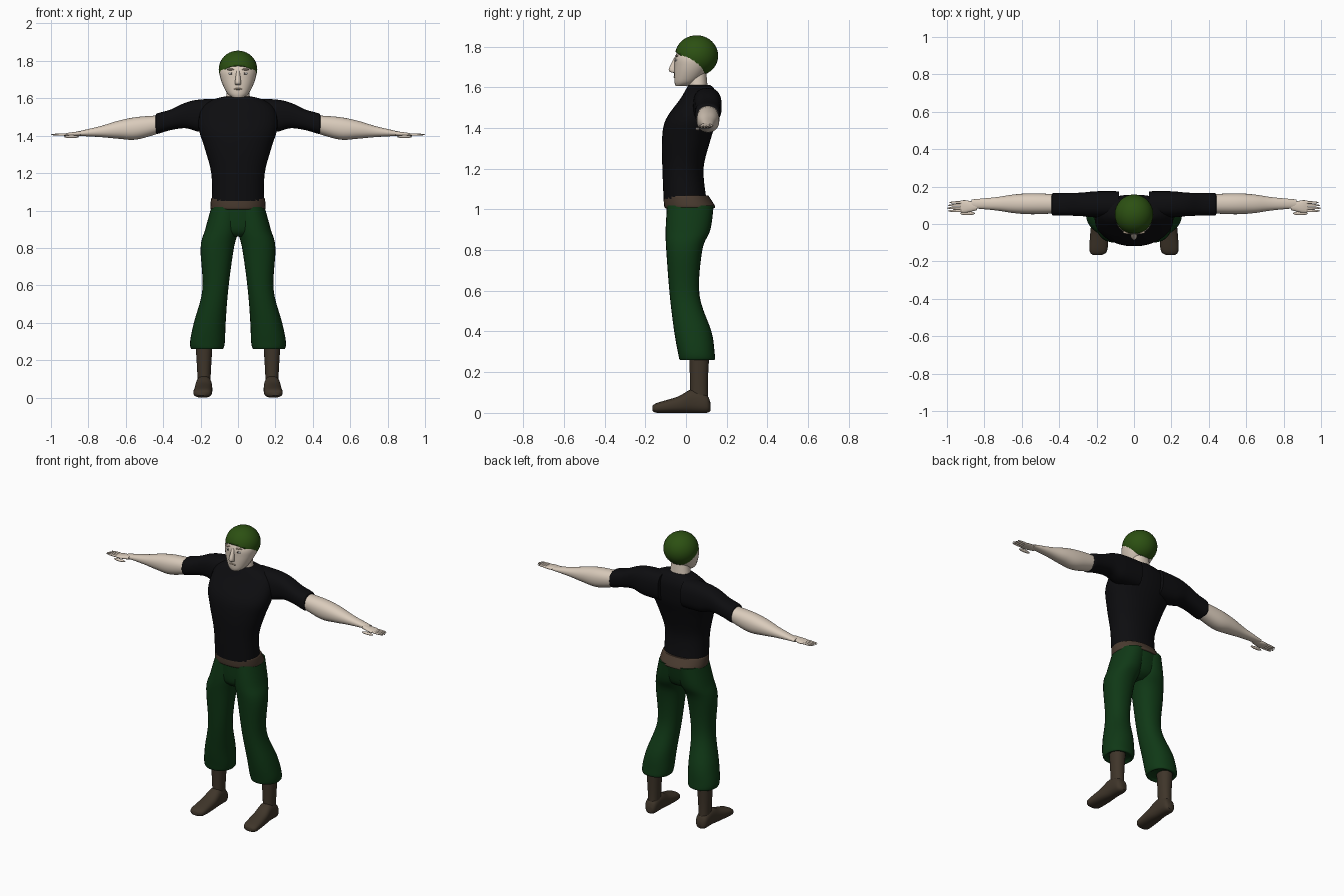
import bpy, bmesh, math
from mathutils import Matrix, Vector

cube = bpy.data.objects.get("Cube")
if cube:
    bpy.data.objects.remove(cube, do_unlink=True)


def material(name, red, green, blue):
    mat = bpy.data.materials.new(name)
    mat.use_nodes = True
    colour = (red, green, blue, 1)
    mat.diffuse_color = colour
    shader = mat.node_tree.nodes["Principled BSDF"]
    shader.inputs["Base Color"].default_value = colour
    shader.inputs["Roughness"].default_value = 0.8
    return mat


skin = material("pale skin", .7, .6, .5)
black_cloth = material("black cloth", .004, .004, .005)
green_cloth = material("dark green cloth", .005, .04, .008)
moss_knit = material("moss green knit", .025, .08, .006)
belt_leather = material("brown leather", .07, .045, .03)
boot_leather = material("dark brown leather", .05, .036, .023)
eye_white = material("eye white", .7, .7, .7)
dark_grey = material("dark grey", .08, .07, .06)
muted_pink = material("muted lip", .5, .4, .3)


def finish(name, bm, mat, mirror):
    """Turn the bmesh into a smooth shaded object, mirrored across x if asked."""
    bmesh.ops.recalc_face_normals(bm, faces=bm.faces)
    mesh = bpy.data.meshes.new(name)
    bm.to_mesh(mesh)
    bm.free()
    mesh.materials.append(mat)
    mesh.polygons.foreach_set("use_smooth", [True] * len(mesh.polygons))
    mesh.set_sharp_from_angle(angle=math.radians(50))
    obj = bpy.data.objects.new(name, mesh)
    bpy.context.collection.objects.link(obj)
    if mirror:
        modifier = obj.modifiers.new("Mirror", 'MIRROR')
        modifier.use_mirror_merge = False
    return obj


def smooth_sections(sections, steps=5):
    """Interpolate smoothly through the given sections."""
    result = []
    last = len(sections) - 1
    for index in range(last):
        before, start = sections[max(index - 1, 0)], sections[index]
        end, after = sections[index + 1], sections[min(index + 2, last)]
        for step in range(steps):
            t = step / steps
            section = []
            for p, q, r, s in zip(before, start, end, after):
                slope_in, slope_out = (r - p) / 2, (s - q) / 2
                ease = t * t * (3 - 2 * t)
                section.append(q + (r - q) * ease
                               + slope_in * t * (1 - t) ** 2
                               - slope_out * t * t * (1 - t))
            result.append(section)
    return result + [sections[last]]


def rounded(angle_part, low, high, power):
    """Coordinate on a superellipse outline between low and high."""
    bulge = math.copysign(abs(angle_part) ** (2 / power), angle_part)
    return (low + high) / 2 + bulge * (high - low) / 2


def loft(name, axis, mat, sections, mirror=False, power=2.2, sides=28):
    """Sections hold the place on the axis, then low and high on the other axes."""
    bm = bmesh.new()
    rings = []
    for place, low_a, high_a, low_b, high_b in smooth_sections(sections):
        ring = []
        for side in range(sides):
            angle = math.tau * side / sides
            a = rounded(math.cos(angle), low_a, high_a, power)
            b = rounded(math.sin(angle), low_b, high_b, power)
            corner = {'X': (place, a, b), 'Y': (a, place, b), 'Z': (a, b, place)}[axis]
            ring.append(bm.verts.new(corner))
        rings.append(ring)
    for lower, upper in zip(rings, rings[1:]):
        for side in range(sides):
            bm.faces.new((lower[side - 1], lower[side], upper[side], upper[side - 1]))
    bm.faces.new(rings[0])
    bm.faces.new(rings[-1])
    return finish(name, bm, mat, mirror)


def upright(name, mat, sections):
    """Centred loft from (height, half width, front, back)."""
    return loft(name, 'Z', mat, [(z, -half, half, front, back)
                                 for z, half, front, back in sections])


def limb(name, mat, sections, middle, power):
    """Mirrored sideways loft from (x, half depth, bottom, top)."""
    return loft(name, 'X', mat, [(x, middle - half, middle + half, bottom, top)
                                 for x, half, bottom, top in sections], True, power)


def ball(name, mat, centre, size, mirror=False):
    bm = bmesh.new()
    placement = Matrix.Translation(centre) @ Matrix.Diagonal((*size, 1))
    bmesh.ops.create_uvsphere(bm, u_segments=32, v_segments=20, radius=1, matrix=placement)
    return finish(name, bm, mat, mirror)


# Head and neck
upright("head", skin, [
    (1.605, .03, -.05, 0), (1.63, .06, -.057, .06), (1.7, .092, -.057, .12),
    (1.76, .095, -.05, .14), (1.84, .045, 0, .1)])
upright("neck", skin, [(1.56, .07, .01, .11), (1.67, .055, .01, .1)])
upright("nose", skin, [
    (1.67, .012, -.06, -.04), (1.685, .016, -.085, -.04), (1.75, .008, -.055, -.04)])
ball("lips", muted_pink, (0, -.055, 1.65), (.022, .006, .005))
ball("eyes", eye_white, (.036, -.045, 1.733), (.015, .008, .007), True)
ball("irises", dark_grey, (.036, -.05, 1.733), (.006, .005, .006), True)
ball("brows", muted_pink, (.036, -.044, 1.754), (.023, .009, .005), True)

# Knitted cap, sliced along a slope that falls to the nape
knitted_cap = ball("knitted_cap", moss_knit, (0, .052, 1.755), (.103, .106, .1))
bm = bmesh.new()
bm.from_mesh(knitted_cap.data)
bmesh.ops.bisect_plane(bm, geom=bm.verts[:] + bm.edges[:] + bm.faces[:], clear_inner=True,
                       plane_co=Vector((0, .02, 1.72)), plane_no=Vector((0, .6, .8)))
bm.to_mesh(knitted_cap.data)
bm.free()
knitted_cap.modifiers.new("Thickness", 'SOLIDIFY').thickness = .01

# Shirt
upright("shirt_body", black_cloth, [
    (1.05, .14, -.11, .1), (1.2, .143, -.116, .086), (1.34, .18, -.118, .12),
    (1.44, .21, -.1, .15), (1.54, .2, -.03, .156), (1.59, .14, 0, .14), (1.61, .07, .01, .12)])
limb("shirt_sleeves", black_cloth, [
    (.08, .07, 1.42, 1.597), (.2, .07, 1.42, 1.594), (.28, .063, 1.44, 1.577),
    (.36, .06, 1.43, 1.54), (.43, .06, 1.41, 1.52), (.44, .05, 1.42, 1.51)], .105, 2.5)

# Bare arms, palms, fingers and thumbs
limb("forearms", skin, [
    (.4, .05, 1.42, 1.51), (.54, .056, 1.38, 1.5), (.64, .05, 1.384, 1.48),
    (.74, .035, 1.393, 1.45), (.87, .023, 1.4, 1.42)], .108, 2.2)
limb("palms", skin, [
    (.84, .02, 1.4, 1.424), (.9, .033, 1.396, 1.417), (.93, .03, 1.4, 1.41)], .094, 2.2)
for place, finger in enumerate(("index", "middle", "ring", "little")):
    reach = .06 - abs(place - 1) * .006
    ball(finger + "_fingers", skin, (.94, .07 + place * .015, 1.406), (reach, .007, .006), True)
ball("thumbs", skin, (.89, .057, 1.395), (.04, .01, .008), True)

# Belt
upright("belt", belt_leather, [
    (1.005, .14, -.1, .135), (1.015, .148, -.107, .143), (1.06, .144, -.11, .115),
    (1.068, .138, -.105, .11)])

# Trousers
upright("trouser_seat", green_cloth, [
    (.86, .06, -.06, .06), (.9, .13, -.09, .11), (1.02, .142, -.097, .138)])
loft("trouser_legs", 'Z', green_cloth, [
    (.27, .1, .23, -.01, .11), (.26, .08, .25, -.03, .14), (.3, .07, .256, -.04, .14),
    (.4, .066, .236, -.058, .125), (.58, .052, .19, -.08, .066), (.8, .022, .2, -.097, .08),
    (.9, -.005, .175, -.1, .12), (1.02, -.02, .142, -.093, .136)], True)

# Boots
loft("boot_shafts", 'Z', boot_leather, [
    (.04, .148, .215, .02, .11), (.14, .145, .218, .02, .107), (.3, .135, .228, .015, .115)], True)
loft("boot_feet", 'Y', boot_leather, [
    (.12, .16, .2, .01, .05), (.1, .145, .22, 0, .09), (.03, .14, .225, 0, .115),
    (-.04, .137, .233, 0, .08), (-.14, .143, .238, 0, .05), (-.165, .17, .22, .01, .034)],
    True, 2.5)
